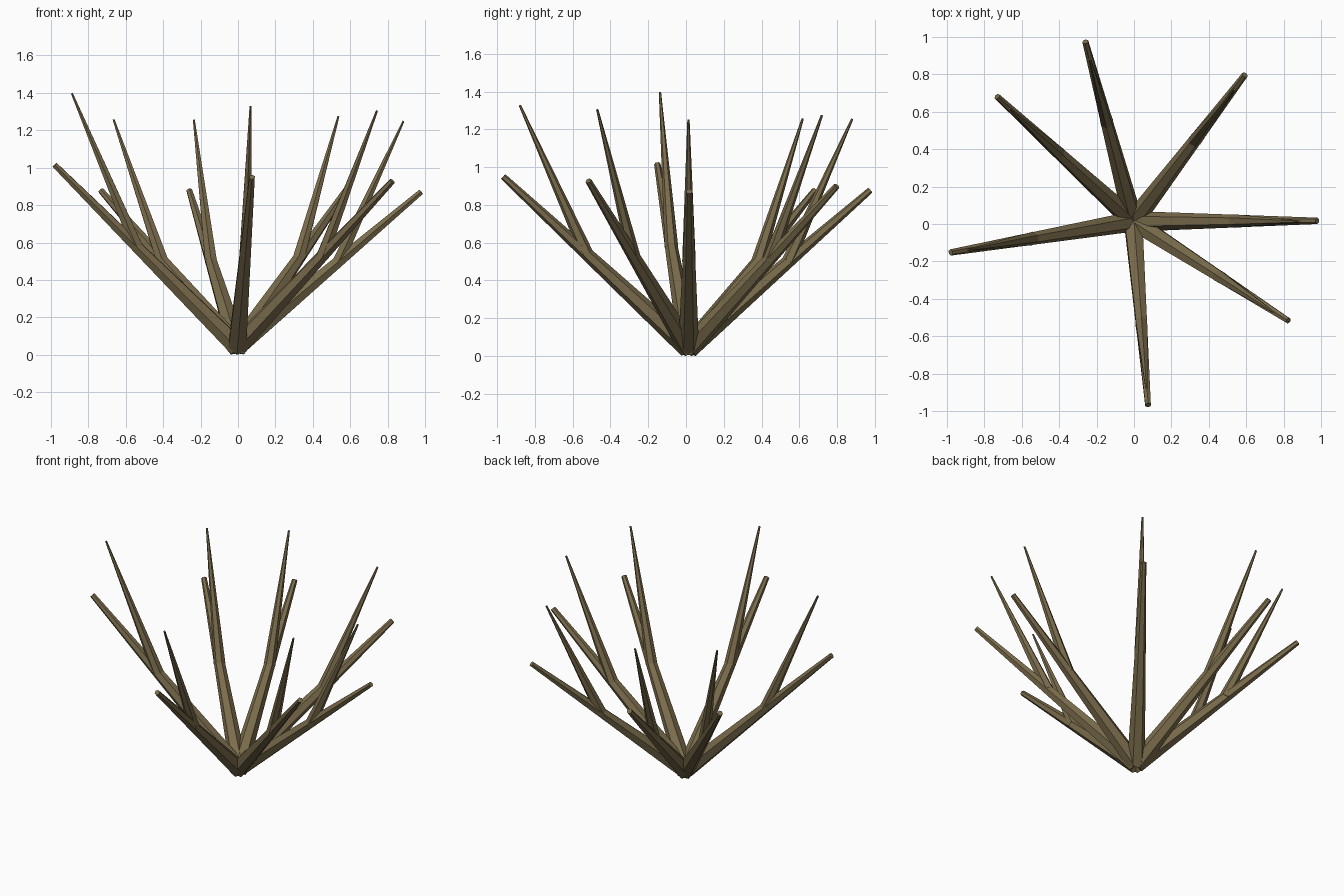
import bpy, bmesh
from mathutils import Vector

if "Cube" in bpy.data.objects:
    bpy.data.objects.remove(bpy.data.objects["Cube"])

bark = bpy.data.materials.new("olive brown bark")
bark.diffuse_color = (0.195, 0.150, 0.072, 1)
bark.use_nodes = True
bark.node_tree.nodes["Principled BSDF"].inputs["Base Color"].default_value = bark.diffuse_color


def tapered_stick(name, start, end, r_start, r_end):
    """Six-sided tapered stick between two points."""
    axis = end - start
    bm = bmesh.new()
    bmesh.ops.create_cone(bm, cap_ends=True, segments=6, radius1=r_start,
                          radius2=r_end, depth=axis.length)
    mesh = bpy.data.meshes.new(name)
    bm.to_mesh(mesh)
    bm.free()
    mesh.materials.append(bark)
    obj = bpy.data.objects.new(name, mesh)
    obj.rotation_mode = 'QUATERNION'
    obj.rotation_quaternion = Vector((0, 0, 1)).rotation_difference(axis.normalized())
    obj.location = (start + end) / 2
    bpy.context.collection.objects.link(obj)


# branch tip, twig tip
TIPS = [
    ((0.98, 0.017, 0.872), (0.885, 0.013, 1.25)),
    ((0.593, 0.798, 0.90), (0.537, 0.72, 1.275)),
    ((-0.26, 0.975, 0.877), (-0.236, 0.88, 1.255)),
    ((-0.732, 0.682, 0.877), (-0.665, 0.618, 1.257)),
    ((-0.98, -0.152, 1.015), (-0.888, -0.138, 1.397)),
    ((0.075, -0.968, 0.95), (0.067, -0.88, 1.328)),
    ((0.825, -0.517, 0.928), (0.743, -0.47, 1.305)),
]
root = Vector((-0.004, 0.014, 0.041))

for i, (tip, twig_tip) in enumerate(TIPS, 1):
    tip, twig_tip = Vector(tip), Vector(twig_tip)
    # main branch from the root
    tapered_stick(f"branch_{i}", root, tip, 0.055, 0.017)
    # thinner twig splitting off just past the middle
    tapered_stick(f"twig_{i}", root.lerp(tip, 0.55), twig_tip, 0.036, 0.006)
